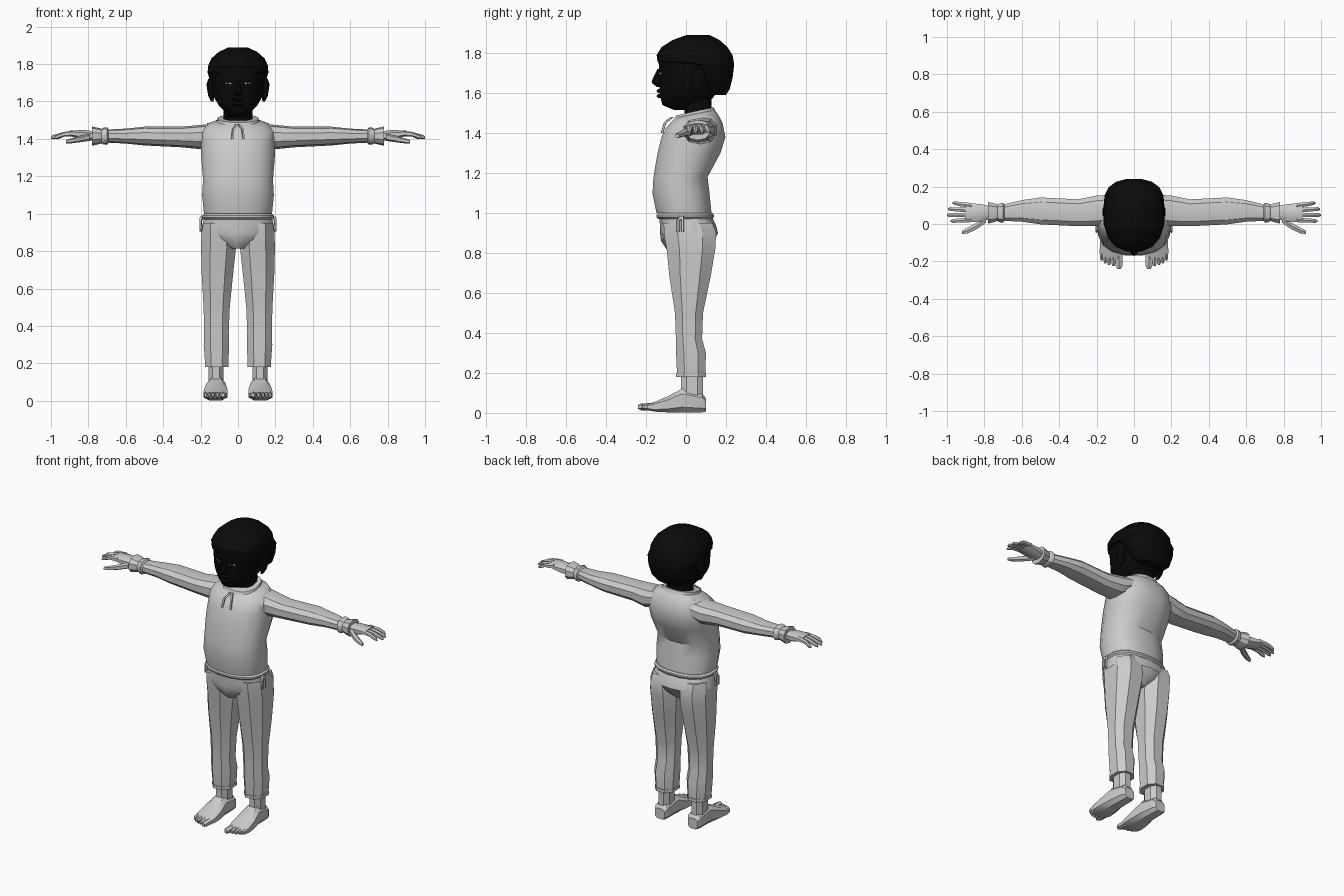
import bpy, bmesh, math

cube = bpy.data.objects.get("Cube")
if cube:
    bpy.data.objects.remove(cube, do_unlink=True)


def material(name, value):
    mat = bpy.data.materials.new(name)
    colour = (value, value, value, 1)
    mat.use_nodes = True
    mat.diffuse_color = colour
    mat.node_tree.nodes["Principled BSDF"].inputs["Base Color"].default_value = colour
    return mat


GREY = material("pale_grey", .6)
BLACK = material("near_black", .003)


def section(x=0, y=0, z=0, wide=0, deep=0, tall=0):
    """A rounded cross-section; the size left out is the direction it faces."""
    def point(cosine, sine):
        return (x + wide / 2 * cosine,
                y + deep / 2 * (sine if wide else cosine),
                z + tall / 2 * sine)
    return point


def slab(z, wide, front, back):
    """A level section on the centre line, given by its front and back."""
    return section(y=(front + back) / 2, z=z, wide=wide, deep=back - front)


def rounded(value, power):
    return math.copysign(abs(value) ** power, value)


def loft(name, mat, *strands, sides=8, power=.85, mirror=False, warp=None):
    """Skin each strand of sections into a closed tube, all in one object."""
    bm = bmesh.new()
    for sections in strands:
        loops = []
        for point in sections:
            loop = []
            for i in range(sides):
                turn = math.tau * (i + .5) / sides
                co = point(rounded(math.cos(turn), power), rounded(math.sin(turn), power))
                loop.append(bm.verts.new(warp(*co) if warp else co))
            loops.append(loop)
        for low, high in zip(loops, loops[1:]):
            for i in range(sides):
                j = (i + 1) % sides
                bm.faces.new((low[i], low[j], high[j], high[i]))
        bm.faces.new(loops[0])
        bm.faces.new(loops[-1])
    bmesh.ops.recalc_face_normals(bm, faces=bm.faces)
    mesh = bpy.data.meshes.new(name)
    bm.to_mesh(mesh)
    bm.free()
    mesh.materials.append(mat)
    obj = bpy.data.objects.new(name, mesh)
    bpy.context.collection.objects.link(obj)
    bpy.ops.object.select_all(action="DESELECT")
    obj.select_set(True)
    bpy.context.view_layer.objects.active = obj
    bpy.ops.object.shade_smooth_by_angle(angle=math.radians(32))
    if mirror:
        obj.modifiers.new("Mirror", "MIRROR")


def neck_slope(x, y, z):
    """Raise the neckline towards the back."""
    return x, y, z + max(0, z - 1.4) * 2 * (y - .05)


# Shirt body and collar
loft("shirt", GREY, [
    slab(z=1, wide=.37, front=-.15, back=.13),
    slab(z=1.1, wide=.39, front=-.17, back=.12),
    slab(z=1.18, wide=.38, front=-.165, back=.11),
    slab(z=1.3, wide=.4, front=-.145, back=.175),
    slab(z=1.38, wide=.4, front=-.125, back=.2),
    slab(z=1.44, wide=.4, front=-.1, back=.185),
    slab(z=1.48, wide=.33, front=-.07, back=.16),
    slab(z=1.5, wide=.21, front=-.05, back=.14),
], sides=16, warp=neck_slope)
loft("collar", GREY, [
    slab(z=1.49, wide=.23, front=-.06, back=.15),
    slab(z=1.51, wide=.22, front=-.05, back=.14),
], sides=16, warp=neck_slope)

# Two strings hanging from the collar
loft("collar_strings", GREY, *[[
    section(x=middle, y=-.07, z=1.48, wide=.02, deep=.02),
    section(x=middle + side * .02, y=-.105, z=1.45, wide=.014, deep=.014),
    section(x=middle + side * .025, y=-.12, z=1.4, wide=.014, deep=.014),
] for middle, side in ((-.005, -1), (.005, 1))], sides=5)

# Sleeves
loft("sleeve", GREY, [
    section(x=.12, y=.08, z=1.43, deep=.16, tall=.1),
    section(x=.2, y=.07, z=1.41, deep=.17, tall=.13),
    section(x=.3, y=.06, z=1.41, deep=.15, tall=.11),
    section(x=.5, y=.07, z=1.415, deep=.15, tall=.1),
    section(x=.6, y=.07, z=1.415, deep=.12, tall=.08),
    section(x=.7, y=.06, z=1.415, deep=.09, tall=.07),
], sides=10, mirror=True)

# Cuff: a gathered ruffle, a thin band and a flared end
cuff = []
for x, size in ((.69, .08), (.7, .11), (.72, .105), (.73, .09), (.74, .1), (.78, .12)):
    cuff.append(section(x=x, y=.06, z=1.415, deep=size, tall=size * .85))
loft("cuff", GREY, cuff, sides=10, mirror=True)

# Hands: palm, four drooping fingers and a thumb
loft("palm", GREY, [
    section(x=.76, y=.06, z=1.415, deep=.07, tall=.05),
    section(x=.82, y=.06, z=1.42, deep=.1, tall=.06),
    section(x=.9, y=.06, z=1.43, deep=.11, tall=.03),
], mirror=True)
fingers = []
for i, tip in enumerate((.98, 1, .995, .97)):
    y = .022 + i * .026
    spread = (i - 1) * .006
    fingers.append([
        section(x=.87, y=y, z=1.43, deep=.028, tall=.03),
        section(x=.93, y=y + spread / 2, z=1.425, deep=.026, tall=.025),
        section(x=tip - .01, y=y + spread, z=1.41, deep=.022, tall=.022),
        section(x=tip, y=y + spread, z=1.405, deep=.01, tall=.01),
    ])
loft("fingers", GREY, *fingers, sides=6, mirror=True)
loft("thumb", GREY, [
    section(x=.79, y=.03, z=1.41, deep=.05, tall=.04),
    section(x=.84, y=-.01, z=1.4, deep=.04, tall=.035),
    section(x=.89, y=-.035, z=1.39, deep=.034, tall=.027),
    section(x=.92, y=-.045, z=1.385, deep=.02, tall=.02),
], sides=6, mirror=True)

# Trousers: hips that narrow to the crotch, then the legs
loft("trouser_hips", GREY, [
    slab(z=.98, wide=.37, front=-.135, back=.13),
    slab(z=.94, wide=.39, front=-.13, back=.15),
    slab(z=.9, wide=.4, front=-.13, back=.16),
    slab(z=.86, wide=.27, front=-.125, back=.14),
    slab(z=.815, wide=.08, front=-.095, back=.09),
], sides=14)
loft("trouser_leg", GREY, [
    section(x=.114, y=.026, z=.18, wide=.13, deep=.15),
    section(x=.115, y=.025, z=.3, wide=.146, deep=.16),
    section(x=.115, y=.015, z=.37, wide=.14, deep=.14),
    section(x=.114, y=.015, z=.5, wide=.15, deep=.15),
    section(x=.11, y=.02, z=.68, wide=.18, deep=.22),
    section(x=.104, y=.025, z=.82, wide=.2, deep=.26),
    section(x=.106, y=.02, z=.9, wide=.19, deep=.28),
    section(x=.11, y=.01, z=.95, wide=.16, deep=.26),
], mirror=True)
loft("trouser_hem", GREY, [
    section(x=.114, y=.026, z=z, wide=.135, deep=.16) for z in (.18, .2)
], mirror=True)

# Waist cord with two hanging ends on each side
loft("waist_cord", GREY, [
    slab(z=.97, wide=.37, front=-.14, back=.135),
    slab(z=.98, wide=.39, front=-.15, back=.142),
    slab(z=.99, wide=.39, front=-.15, back=.142),
    slab(z=1, wide=.37, front=-.14, back=.135),
], sides=16)
loft("cord_ends", GREY, *[[
    section(x=.194, y=-.022, z=.985, wide=.024, deep=.025),
    section(x=.2, y=y, z=.96, wide=.016, deep=.016),
    section(x=.202, y=y, z=.905, wide=.012, deep=.014),
] for y in (-.04, -.017)], sides=5, mirror=True)

# Bare feet with five toes, the big toe on the inside
loft("ankle", GREY, [
    section(x=.118, y=.03, z=z, wide=.085, deep=.12) for z in (.04, .22)
], mirror=True)
loft("foot", GREY, [
    section(x=.117, y=.1, z=.04, wide=.07, tall=.07),
    section(x=.117, y=.08, z=.05, wide=.095, tall=.1),
    section(x=.117, y=-.02, z=.062, wide=.105, tall=.124),
    section(x=.119, y=-.09, z=.043, wide=.13, tall=.085),
    section(x=.12, y=-.15, z=.032, wide=.135, tall=.055),
    section(x=.122, y=-.19, z=.028, wide=.12, tall=.032),
], power=.65, mirror=True)
toes = []
for x, wide, tip in ((.08, .04, -.24), (.11, .026, -.225), (.134, .024, -.22),
                     (.154, .022, -.21), (.173, .022, -.195)):
    toes.append([
        section(x=x, y=-.15, z=.03, wide=wide, tall=.04),
        section(x=x, y=tip + .015, z=.03, wide=wide, tall=.034),
        section(x=x, y=tip, z=.03, wide=wide / 2, tall=.02),
    ])
loft("toes", GREY, *toes, sides=6, mirror=True)

# Head: neck, face, nose, lips and ears
loft("neck", BLACK, [slab(z=z, wide=.16, front=-.01, back=.13) for z in (1.46, 1.6)], sides=12)
loft("face", BLACK, [
    slab(z=1.515, wide=.09, front=-.06, back=.06),
    slab(z=1.54, wide=.13, front=-.12, back=.1),
    slab(z=1.58, wide=.21, front=-.13, back=.14),
    slab(z=1.63, wide=.27, front=-.135, back=.17),
    slab(z=1.77, wide=.3, front=-.14, back=.2),
    slab(z=1.84, wide=.22, front=-.09, back=.18),
], sides=16)
loft("nose", BLACK, [
    slab(z=1.63, wide=.03, front=-.145, back=-.1),
    slab(z=1.65, wide=.05, front=-.17, back=-.1),
    slab(z=1.66, wide=.036, front=-.172, back=-.1),
    slab(z=1.72, wide=.02, front=-.143, back=-.1),
], sides=6)
lips = []
for z in (1.585, 1.61):
    lips.append([slab(z=z + rise, wide=wide, front=front, back=-.1)
                 for rise, wide, front in ((-.01, .04, -.14), (0, .07, -.15), (.01, .04, -.14))])
loft("lips", BLACK, *lips, mirror=False)
loft("ear", BLACK, [
    section(x=.138, y=.05, z=1.6, wide=.015, deep=.03),
    section(x=.143, y=.055, z=1.63, wide=.035, deep=.05),
    section(x=.15, y=.065, z=1.69, wide=.04, deep=.07),
    section(x=.148, y=.065, z=1.72, wide=.025, deep=.04),
], mirror=True)

# Short rounded hair with a fringe over the forehead
loft("hair", BLACK, [
    slab(z=1.59, wide=.18, front=.12, back=.2),
    slab(z=1.62, wide=.25, front=.09, back=.22),
    slab(z=1.68, wide=.3, front=.05, back=.235),
    slab(z=1.74, wide=.32, front=0, back=.243),
    slab(z=1.755, wide=.33, front=-.145, back=.242),
    slab(z=1.79, wide=.326, front=-.15, back=.236),
    slab(z=1.83, wide=.29, front=-.125, back=.21),
    slab(z=1.865, wide=.21, front=-.07, back=.17),
    slab(z=1.89, wide=.1, front=0, back=.12),
], sides=16)

# Eyes: pale almonds with a dark iris
loft("eye_white", GREY, [
    section(x=.036, y=-.128, z=1.697, deep=.02, tall=.006),
    section(x=.052, y=-.128, z=1.697, deep=.022, tall=.017),
    section(x=.068, y=-.12, z=1.697, deep=.02, tall=.006),
], sides=6, mirror=True)
loft("iris", BLACK, [
    section(x=.052, y=y, z=1.697, wide=.011, tall=.018) for y in (-.142, -.12)
], mirror=True)
